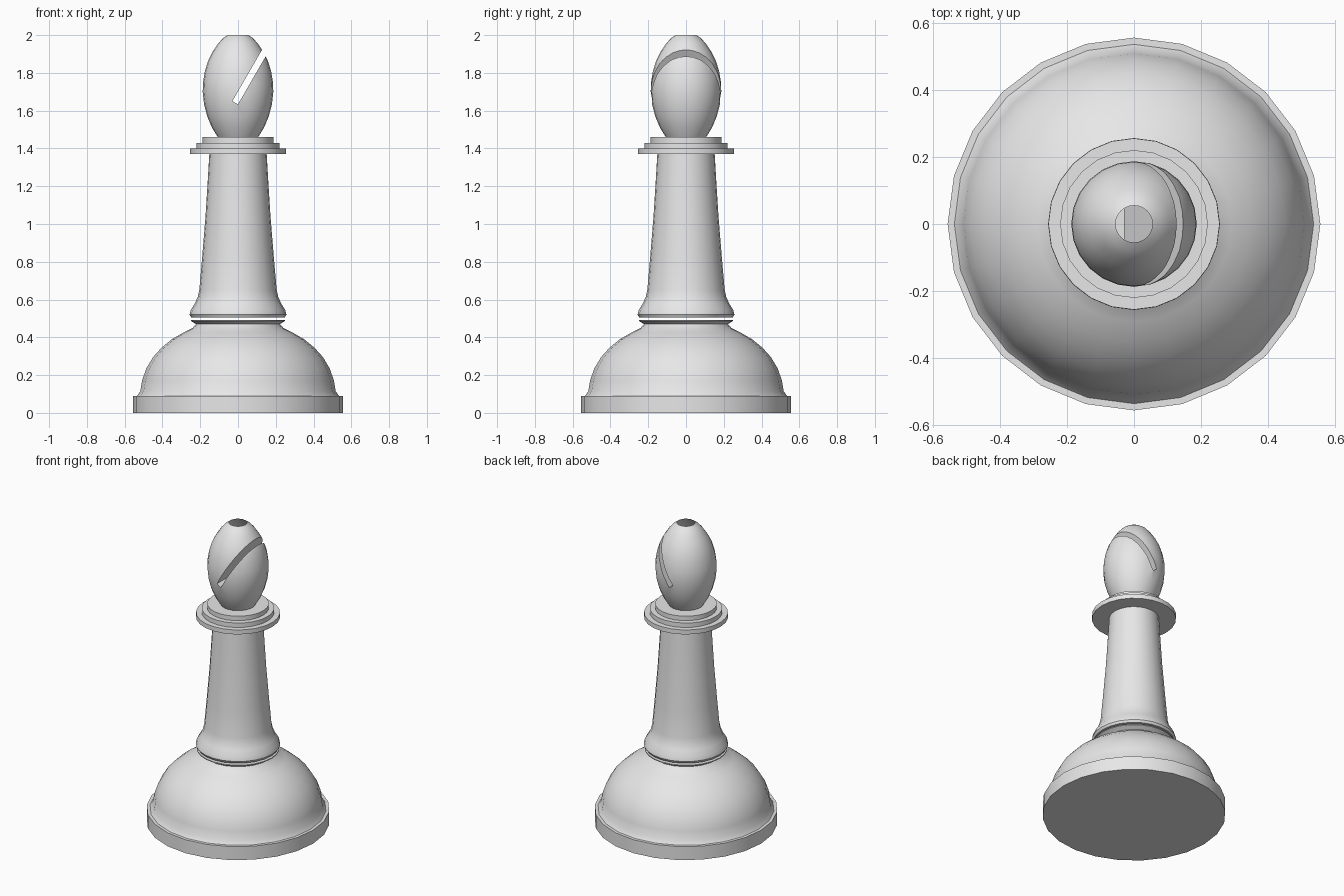
import bpy
import bmesh
from math import radians, cos, sin, tau
from mathutils import Vector

SIDES = 24

cube = bpy.data.objects.get("Cube")
if cube:
    bpy.data.objects.remove(cube, do_unlink=True)

# One plain grey for the whole piece
grey = bpy.data.materials.new("plain_grey")
grey.use_nodes = True
grey.diffuse_color = (0.8, 0.8, 0.8, 1)
grey.node_tree.nodes["Principled BSDF"].inputs["Base Color"].default_value = (0.8, 0.8, 0.8, 1)


def add_object(name, bm):
    mesh = bpy.data.meshes.new(name)
    bm.to_mesh(mesh)
    bm.free()
    obj = bpy.data.objects.new(name, mesh)
    bpy.context.collection.objects.link(obj)
    mesh.materials.append(grey)
    return obj


def select_only(obj):
    bpy.ops.object.select_all(action='DESELECT')
    obj.select_set(True)
    bpy.context.view_layer.objects.active = obj


def smooth(obj):
    select_only(obj)
    bpy.ops.object.shade_smooth_by_angle(angle=radians(30))


def lathe(name, profile):
    """Closed solid of revolution from (radius, height) points, bottom to top."""
    bm = bmesh.new()
    points = [(0, profile[0][1]), *profile, (0, profile[-1][1])]
    verts = [bm.verts.new((r, 0, z)) for r, z in points]
    edges = [bm.edges.new(pair) for pair in zip(verts, verts[1:])]
    bmesh.ops.spin(bm, geom=verts + edges, cent=(0, 0, 0), axis=(0, 0, 1),
                   angle=tau, steps=SIDES)
    bmesh.ops.remove_doubles(bm, verts=bm.verts, dist=0.0005)
    bmesh.ops.recalc_face_normals(bm, faces=bm.faces)
    return add_object(name, bm)


# Foot plate, dome and the flared rim above it
base = lathe("base", [
    (0.555, 0), (0.555, 0.09), (0.535, 0.09), (0.517, 0.115),
    (0.508, 0.17), (0.486, 0.235), (0.45, 0.295), (0.405, 0.345),
    (0.35, 0.39), (0.29, 0.425), (0.24, 0.45), (0.222, 0.47),
    (0.25, 0.487), (0.25, 0.493)])

# Tapered column with a rounded foot, floating just above the base
column = lathe("column", [
    (0.248, 0.505), (0.256, 0.52), (0.25, 0.545), (0.228, 0.58),
    (0.213, 0.615), (0.205, 0.65), (0.19, 0.82), (0.172, 1.04),
    (0.162, 1.2), (0.152, 1.37)])

# Three stacked collar discs
collar = lathe("collar", [
    (0.255, 1.37), (0.255, 1.4), (0.22, 1.4), (0.22, 1.43),
    (0.187, 1.43), (0.187, 1.46)])

# Egg-shaped head
head = lathe("head", [
    (0.107, 1.46), (0.138, 1.51), (0.163, 1.57), (0.18, 1.635),
    (0.187, 1.7), (0.185, 1.75), (0.175, 1.81), (0.158, 1.865),
    (0.135, 1.91), (0.105, 1.955), (0.08, 1.983), (0.055, 2)])

# Slanted slot cut through the head
slant = radians(60)
start = Vector((-0.015, 0, 1.642))
centre = start + Vector((cos(slant), 0, sin(slant))) * 0.25
bpy.ops.mesh.primitive_cube_add(size=1, location=centre, rotation=(0, -slant, 0))
cutter = bpy.context.object
cutter.name = "slot_cutter"
cutter.scale = (0.5, 1, 0.034)
cutter.data.materials.append(grey)
cut = head.modifiers.new("slot", 'BOOLEAN')
cut.operation = 'DIFFERENCE'
cut.solver = 'EXACT'
cut.object = cutter
select_only(head)
bpy.ops.object.modifier_apply(modifier=cut.name)
bpy.data.objects.remove(cutter, do_unlink=True)

# Open the head at its tip and underside
bm = bmesh.new()
bm.from_mesh(head.data)
caps = [f for f in bm.faces
        if all(v.co.z > 1.999 for v in f.verts) or all(v.co.z < 1.461 for v in f.verts)]
bmesh.ops.delete(bm, geom=caps, context='FACES')
bm.to_mesh(head.data)
bm.free()

for part in (base, column, collar, head):
    smooth(part)
